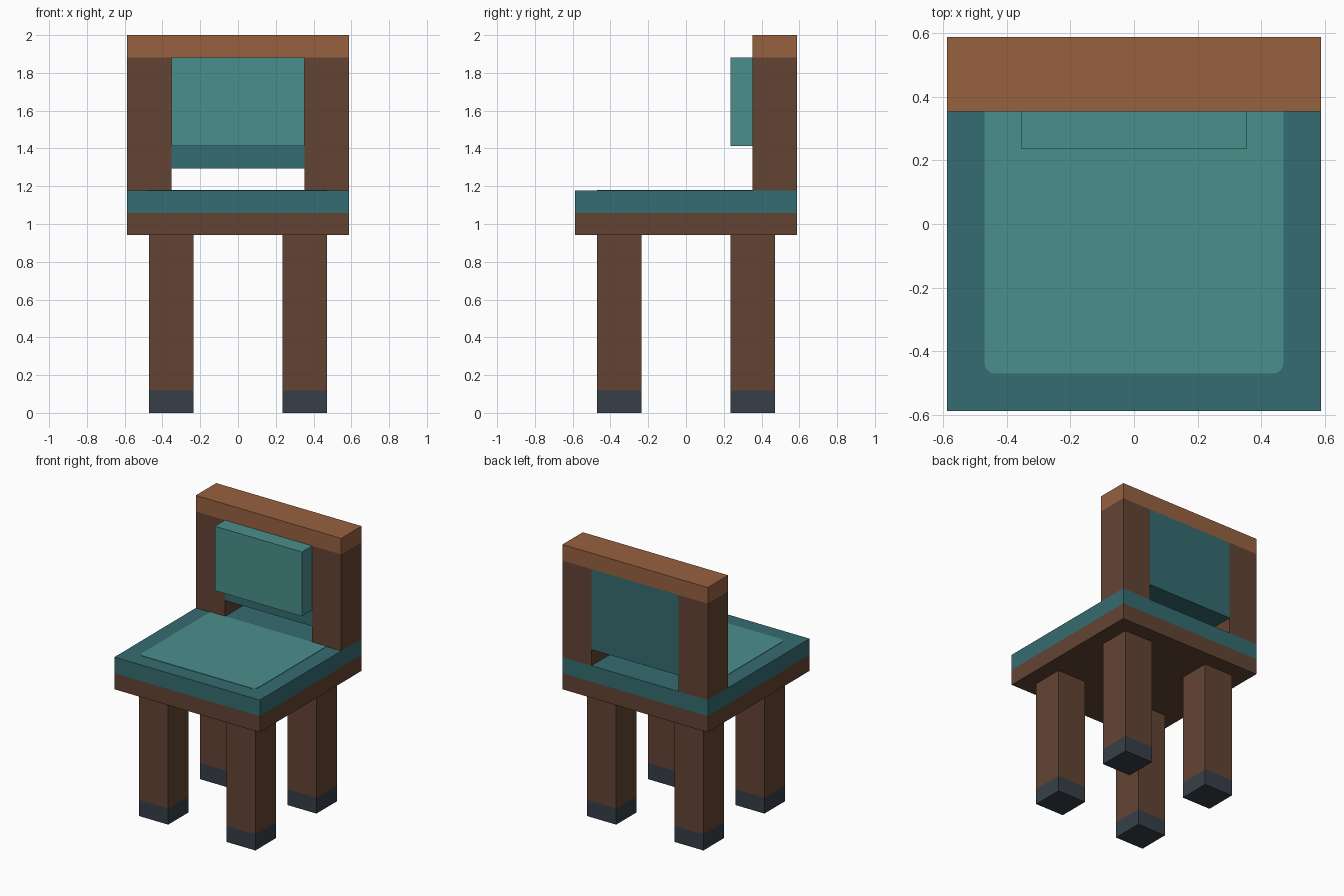
import bpy
import bmesh
import math
from mathutils import Vector

cube = bpy.data.objects.get("Cube")
if cube:
    bpy.data.objects.remove(cube, do_unlink=True)

U = 2 / 17  # the chair sits on a block grid, 17 blocks tall


def material(name, hex_colour):
    """Flat material from an sRGB hex colour."""
    def linear(c):
        return c / 12.92 if c <= 0.04045 else ((c + 0.055) / 1.055) ** 2.4
    rgb = [linear(int(hex_colour[i:i + 2], 16) / 255) for i in (0, 2, 4)]
    mat = bpy.data.materials.new(name)
    mat.use_nodes = True
    mat.diffuse_color = (*rgb, 1)
    bsdf = mat.node_tree.nodes["Principled BSDF"]
    bsdf.inputs["Base Color"].default_value = (*rgb, 1)
    bsdf.inputs["Roughness"].default_value = 0.8
    return mat


DARK_WOOD = material("dark wood", "634433")
LIGHT_WOOD = material("light wood", "976140")
DARK_TEAL = material("dark teal fabric", "356C71")
LIGHT_TEAL = material("light teal fabric", "4A8F8C")
SLATE = material("slate foot", "363F47")


def add_object(name, bm, mat):
    mesh = bpy.data.meshes.new(name)
    bm.to_mesh(mesh)
    bm.free()
    mesh.materials.append(mat)
    obj = bpy.data.objects.new(name, mesh)
    bpy.context.collection.objects.link(obj)
    return obj


def block(name, x, y, z, mat):
    """Box between (min, max) block coordinates on each axis."""
    bm = bmesh.new()
    bmesh.ops.create_cube(bm, size=1)
    for v in bm.verts:
        v.co = Vector([(a + b) / 2 + c * (b - a)
                       for (a, b), c in zip((x, y, z), v.co)]) * U
    return add_object(name, bm, mat)


def span(side):
    """Leg extent along one axis, on the given side of the centre."""
    return (2, 4) if side > 0 else (-4, -2)


# Legs with slate feet
for sx, side in ((1, "left"), (-1, "right")):
    for sy, end in ((-1, "front"), (1, "back")):
        block(f"{end}_{side}_leg", span(sx), span(sy), (1, 8), DARK_WOOD)
        block(f"{end}_{side}_foot", span(sx), span(sy), (0, 1), SLATE)

# Seat board and cushion
block("seat_board", (-5, 5), (-5, 5), (8, 9), DARK_WOOD)
block("seat_cushion", (-5, 5), (-5, 5), (9, 10), DARK_TEAL)

# Thin light patch on the cushion, with rounded front corners
radius = 0.3
outline = [(4, 3), (-4, 3)]
for cx, start in ((-4 + radius, 180), (4 - radius, 270)):
    for step in range(5):
        a = math.radians(start + step * 22.5)
        outline.append((cx + radius * math.cos(a),
                        -4 + radius + radius * math.sin(a)))
bm = bmesh.new()
base = bm.faces.new([bm.verts.new((px * U, py * U, 10 * U)) for px, py in outline])
extruded = bmesh.ops.extrude_face_region(bm, geom=[base])["geom"]
for v in extruded:
    if isinstance(v, bmesh.types.BMVert):
        v.co.z += 0.003
bmesh.ops.recalc_face_normals(bm, faces=bm.faces)
add_object("seat_patch", bm, LIGHT_TEAL)

# Backrest: posts, top rail, panel and pad
block("left_back_post", (3, 5), (3, 5), (10, 16), DARK_WOOD)
block("right_back_post", (-5, -3), (3, 5), (10, 16), DARK_WOOD)
block("top_rail", (-5, 5), (3, 5), (16, 17), LIGHT_WOOD)
block("back_panel", (-3, 3), (3, 5), (11, 16), DARK_TEAL)
block("back_pad", (-3, 3), (2, 3), (12, 16), LIGHT_TEAL)
